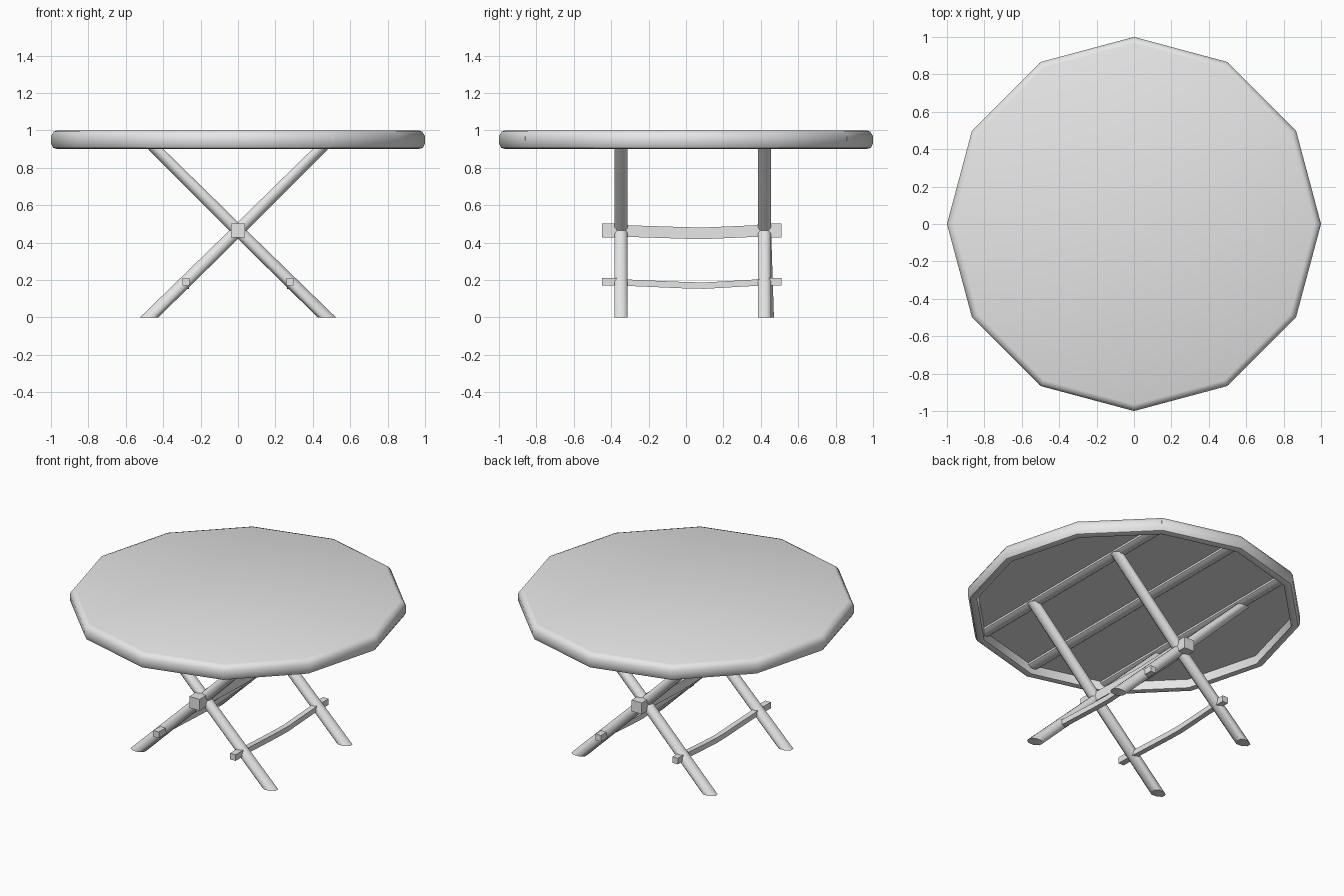
import bpy, bmesh, math
from math import cos, sin, pi, radians
from mathutils import Vector

old = bpy.data.objects.get("Cube")
if old:
    bpy.data.objects.remove(old, do_unlink=True)

GREY = (0.8, 0.8, 0.8, 1)
mat = bpy.data.materials.new("plain_grey")
mat.use_nodes = True
mat.diffuse_color = GREY
mat.node_tree.nodes["Principled BSDF"].inputs["Base Color"].default_value = GREY


def loft(name, rings, angle):
    """Skin a list of equal rings of points, close both ends, smooth by angle."""
    bm = bmesh.new()
    loops = [[bm.verts.new(p) for p in ring] for ring in rings]
    n = len(loops[0])
    for a, b in zip(loops, loops[1:]):
        for i in range(n):
            j = (i + 1) % n
            bm.faces.new((a[i], a[j], b[j], b[i]))
    bm.faces.new(loops[0])
    bm.faces.new(loops[-1])
    bmesh.ops.recalc_face_normals(bm, faces=bm.faces)
    mesh = bpy.data.meshes.new(name)
    bm.to_mesh(mesh)
    bm.free()
    ob = bpy.data.objects.new(name, mesh)
    bpy.context.collection.objects.link(ob)
    mesh.materials.append(mat)
    bpy.ops.object.select_all(action="DESELECT")
    ob.select_set(True)
    bpy.context.view_layer.objects.active = ob
    bpy.ops.object.shade_smooth_by_angle(angle=radians(angle))
    return ob


def ring(centre, rx, r2, n, flat=True, turn=0.0):
    """Ellipse of n points: in the xy plane if flat, else in the xz plane."""
    pts = []
    for i in range(n):
        t = 2 * pi * i / n + turn
        u, v = rx * cos(t), r2 * sin(t)
        pts.append(Vector(centre) + (Vector((u, v, 0)) if flat else Vector((u, 0, v))))
    return pts


# Twelve-sided top with a rounded rim and a recessed underside
profile = [(0.965, 1), (0.985, 0.993), (1, 0.97), (1, 0.93), (0.988, 0.907),
           (0.965, 0.9), (0.945, 0.905), (0.94, 0.96)]
loft("table_top", [ring((0, 0, z), r, r, 12) for r, z in profile], 40)

# Three battens across the underside
for name, x, half in (("right", -0.47, 0.86), ("middle", 0, 0.93), ("left", 0.47, 0.86)):
    loft(name + "_batten",
         [ring((x, y, 0.957), 0.04, 0.025, 8, False, pi / 8) for y in (-half, half)], 50)

# Crossed leg pairs, cut level with the ground
for row, y in (("front", -0.347), ("back", 0.42)):
    for side, s in (("right", -1), ("left", 1)):
        drift = 0.015 if (row, side) == ("back", "right") else 0
        loft(row + "_" + side + "_leg",
             [ring((s * 0.475, y + drift, 0), 0.053, 0.038, 8, True, pi / 8),
              ring((0, y, 0.465), 0.05, 0.038, 8, True, pi / 8),
              ring((-s * 0.48, y, 0.94), 0.044, 0.037, 8, True, pi / 8)], 50)


def stretcher(name, x, z, half, thin, sag):
    """Square rod along y, thicker at its ends and drooping in the middle."""
    stations = [(-0.45, 0, half), (-0.36, 0, half), (-0.3, 0.25, thin), (0, 0.9, thin),
                (0.1, 1, thin), (0.36, 0.25, thin), (0.42, 0, half), (0.51, 0, half)]
    loft(name, [ring((x, y, z - d * sag), h * math.sqrt(2), h * math.sqrt(2), 4, False, pi / 4)
                for y, d, h in stations], 50)


# Pivot rod and the two lower rods
stretcher("pivot_rod", 0, 0.465, 0.037, 0.031, 0.015)
for side, s in (("right", -1), ("left", 1)):
    stretcher(side + "_lower_rod", s * 0.278, 0.19, 0.02, 0.017, 0.02)
